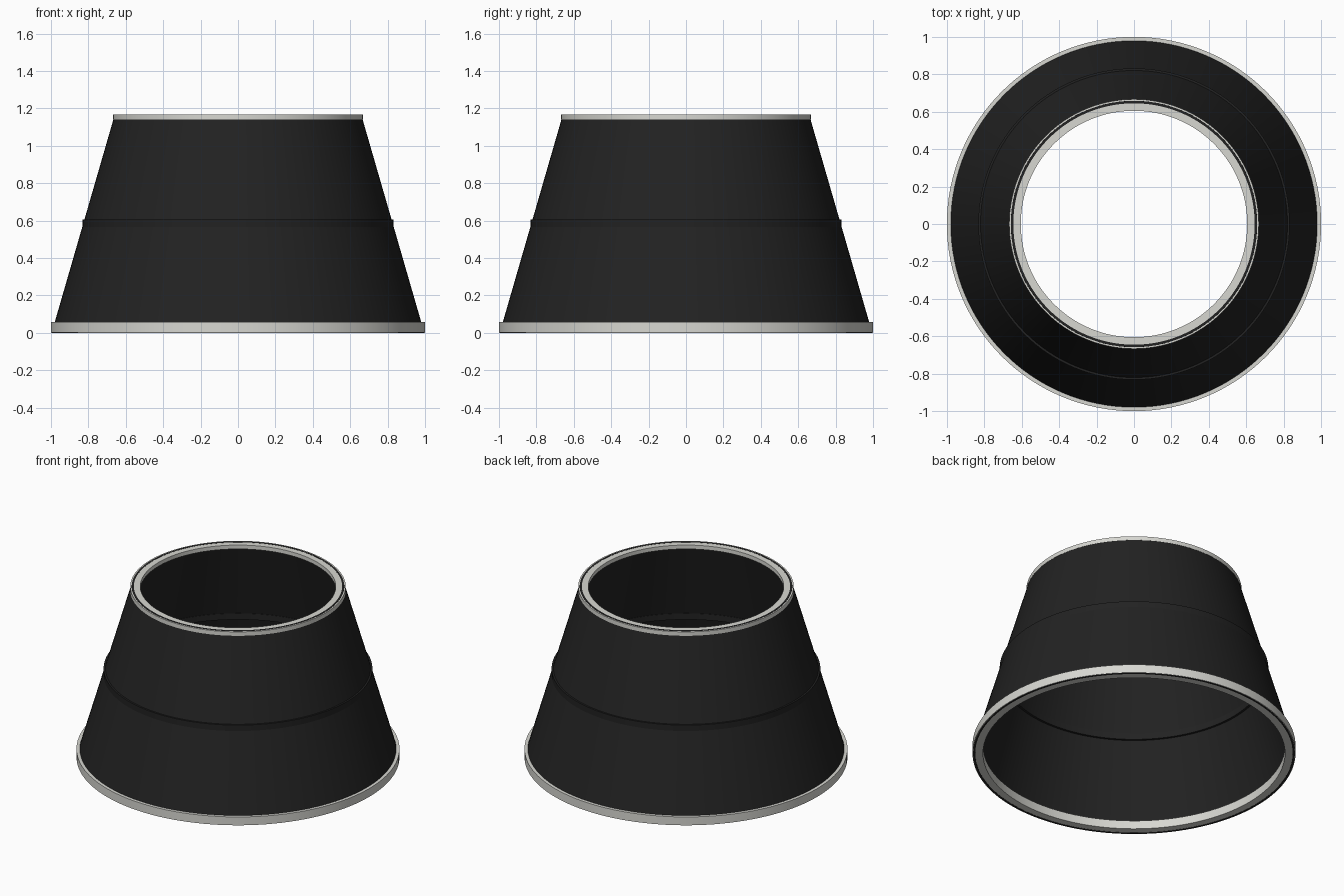
import bpy
import bmesh
import math

SEGMENTS = 128

if "Cube" in bpy.data.objects:
    bpy.data.objects.remove(bpy.data.objects["Cube"], do_unlink=True)


def make_material(name, colour):
    mat = bpy.data.materials.new(name)
    mat.use_nodes = True
    mat.diffuse_color = colour
    bsdf = mat.node_tree.nodes["Principled BSDF"]
    bsdf.inputs["Base Color"].default_value = colour
    bsdf.inputs["Roughness"].default_value = 0.8
    return mat


def lathe(name, profile, mat):
    """Spin a closed (radius, height) profile around the z axis."""
    bm = bmesh.new()
    verts = [bm.verts.new((r, 0, z)) for r, z in profile]
    edges = [bm.edges.new((a, b)) for a, b in zip(verts, verts[1:] + verts[:1])]
    bmesh.ops.spin(bm, geom=verts + edges, cent=(0, 0, 0), axis=(0, 0, 1),
                   angle=math.tau, steps=SEGMENTS, use_merge=True)
    bmesh.ops.remove_doubles(bm, verts=bm.verts, dist=0.00001)
    bmesh.ops.recalc_face_normals(bm, faces=bm.faces)
    mesh = bpy.data.meshes.new(name)
    bm.to_mesh(mesh)
    bm.free()
    mesh.materials.append(mat)
    obj = bpy.data.objects.new(name, mesh)
    bpy.context.collection.objects.link(obj)
    bpy.ops.object.select_all(action="DESELECT")
    obj.select_set(True)
    bpy.context.view_layer.objects.active = obj
    bpy.ops.object.shade_smooth_by_angle(angle=math.radians(30))
    return obj


def ring(name, inner, outer, bottom, top, mat):
    return lathe(name, [(inner, bottom), (outer, bottom), (outer, top), (inner, top)], mat)


black = make_material("black fabric", (0.016, 0.016, 0.016, 1))
trim = make_material("pale grey trim", (0.68, 0.68, 0.64, 1))

# Thin tapered shade wall, its edges just showing in the trim rings
lathe("shade_wall", [(0.983, 0), (0.996, 0), (0.658, 1.168), (0.645, 1.168)], black)

# Straight-sided band around the middle
ring("middle_band", 0.805, 0.832, 0.565, 0.607, black)

# Trim rings on the open ends
ring("bottom_trim", 0.935, 1.0, 0.001, 0.058, trim)
ring("top_trim", 0.605, 0.667, 1.14, 1.167, trim)
